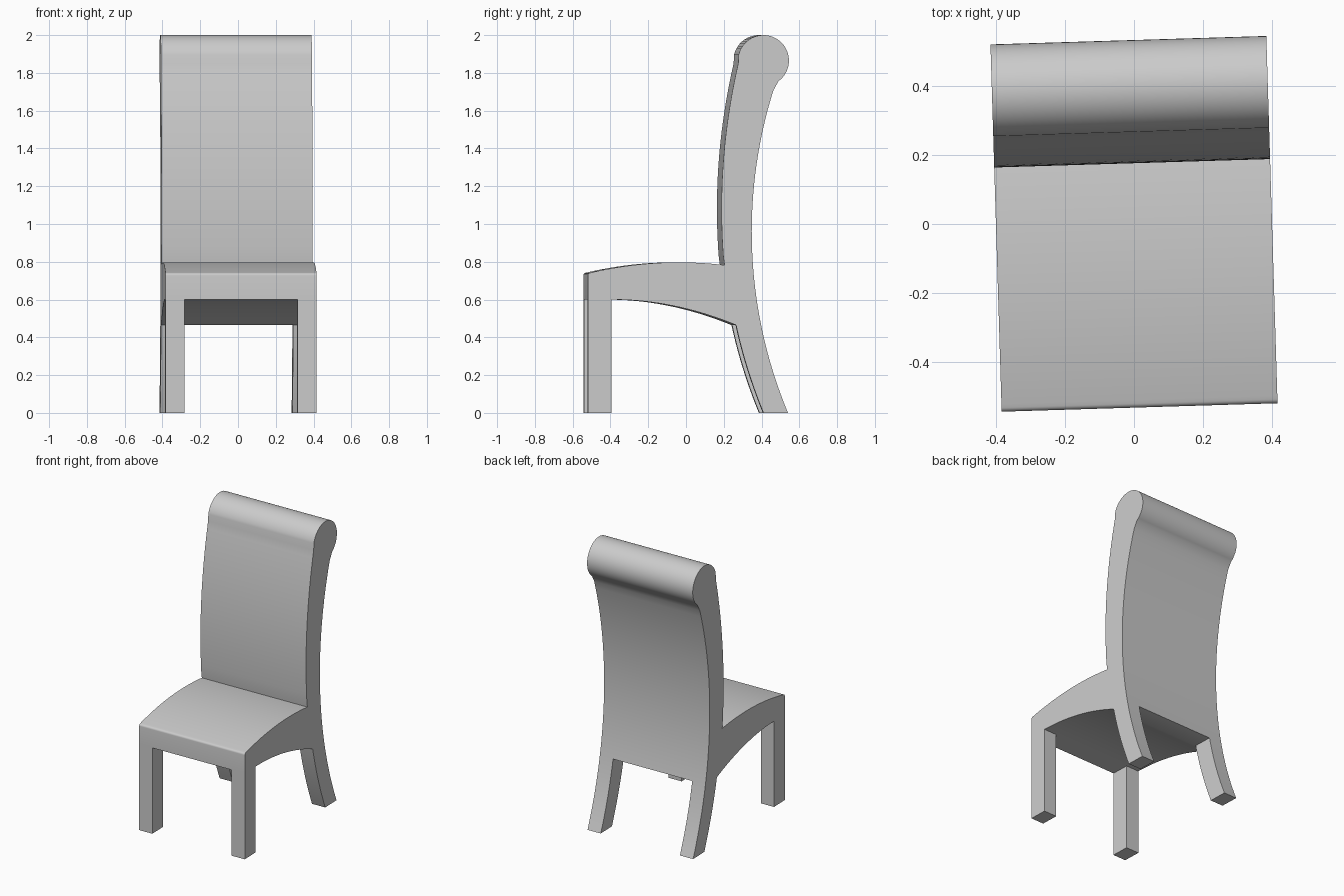
import bpy, bmesh
from math import sin, cos, pi, radians, sqrt
from mathutils import Matrix

cube = bpy.data.objects.get("Cube")
if cube:
    bpy.data.objects.remove(cube, do_unlink=True)

FRONT, FRONT_IN, CREASE, REAR_IN = -0.532, -0.407, 0.192, 0.253
RAIL, REAR_RAIL = 0.6, 0.465
HALF, LEG = 0.4, 0.1


def steps(a, b, n):
    return [a + (b - a) * i / n for i in range(n + 1)]


def arc(cy, cz, r, a, b, n):
    return [(cy + r * cos(t), cz + r * sin(t)) for t in steps(radians(a), radians(b), n)]


def back_y(z):
    # rear sweep shared by the backrest and the rear legs
    return 2.832 - sqrt(2.496 ** 2 - (z - 0.96) ** 2)


def inner_y(z):
    # front side of the rear legs
    t = 1 - z / REAR_RAIL
    return REAR_IN + 0.145 * t - 0.045 * t * (1 - t)


# Side profile (y, z) of seat and backrest, starting under the front rail
profile = [(FRONT_IN, RAIL), (FRONT, RAIL)]
profile += arc(-0.517, 0.727, 0.015, 180, 102, 5)
profile += [(y, 0.797 - 0.25 * (y + 0.05) ** 2) for y in steps(-0.51, CREASE, 20)]
profile += [(0.176 + 0.149 * (z - 1.08) ** 2, z) for z in steps(0.782, 1.897, 24)[1:-1]]
profile += arc(0.398, 1.865, 0.135, 166, -54, 32)
profile += [(back_y(z), z) for z in steps(1.757, REAR_RAIL, 26)[1:]]
rear_strip = len(profile) - 1
profile += [(y, RAIL - 0.135 * ((y - FRONT_IN) / (REAR_IN - FRONT_IN)) ** 2)
            for y in steps(REAR_IN, FRONT_IN, 18)[:-1]]

# Body: the profile at four stations, so the leg tops are separate faces
bm = bmesh.new()
rings = [[bm.verts.new((x, y, z)) for y, z in profile]
         for x in (-HALF, LEG - HALF, HALF - LEG, HALF)]
bm.faces.new(rings[0])
bm.faces.new(rings[-1])
front_tops, rear_tops = [], []
count = len(profile)
for s, (a, b) in enumerate(zip(rings, rings[1:])):
    for i in range(count):
        j = (i + 1) % count
        face = bm.faces.new((a[i], a[j], b[j], b[i]))
        if s != 1 and i == 0:
            front_tops.append(face)
        if s != 1 and i == rear_strip:
            rear_tops.append(face)

# Straight front legs
for face in front_tops:
    face = bmesh.ops.extrude_discrete_faces(bm, faces=[face])["faces"][0]
    for v in face.verts:
        v.co.z = 0

# Swept rear legs
for face in rear_tops:
    for z in steps(REAR_RAIL, 0, 10)[1:]:
        face = bmesh.ops.extrude_discrete_faces(bm, faces=[face])["faces"][0]
        for k, v in enumerate(sorted(face.verts, key=lambda v: v.co.y)):
            v.co.y = inner_y(z) if k < 2 else back_y(z)
            v.co.z = z

bmesh.ops.recalc_face_normals(bm, faces=bm.faces)
bm.transform(Matrix.Rotation(radians(1.75), 4, "Z"))

mesh = bpy.data.meshes.new("dining_chair")
bm.to_mesh(mesh)
bm.free()
chair = bpy.data.objects.new("dining_chair", mesh)
bpy.context.collection.objects.link(chair)

# Single plain grey
grey = bpy.data.materials.new("plain_grey")
grey.use_nodes = True
colour = (0.6, 0.6, 0.6, 1)
grey.diffuse_color = colour
grey.node_tree.nodes["Principled BSDF"].inputs["Base Color"].default_value = colour
mesh.materials.append(grey)

bpy.ops.object.select_all(action="DESELECT")
chair.select_set(True)
bpy.context.view_layer.objects.active = chair
bpy.ops.object.shade_smooth_by_angle(angle=radians(30))
